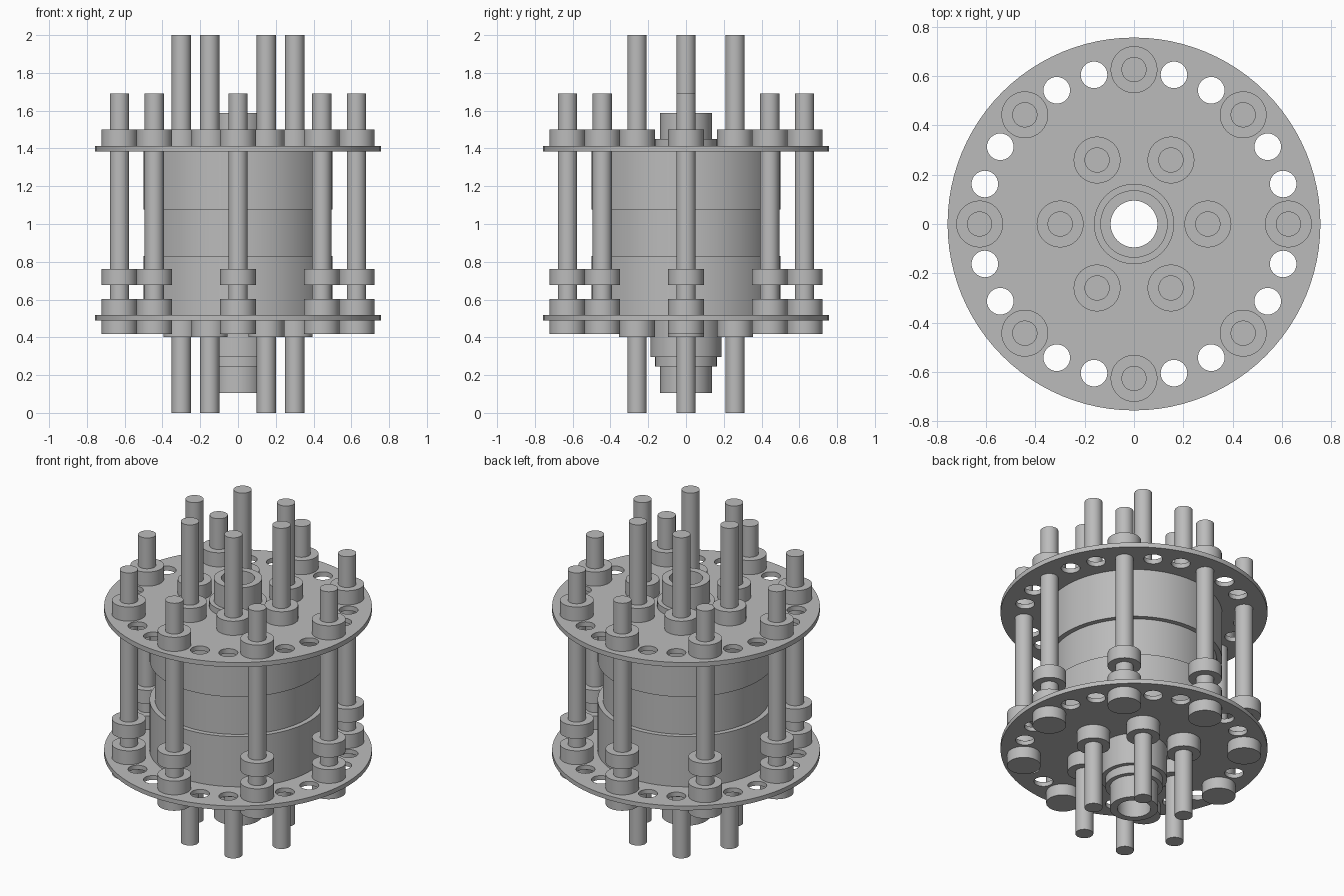
import bpy, bmesh
from math import radians, cos, sin, tau, pi
from mathutils import Vector

cube = bpy.data.objects.get("Cube")
if cube:
    bpy.data.objects.remove(cube, do_unlink=True)

# The single grey metal
metal = bpy.data.materials.new("grey metal")
metal.use_nodes = True
GREY = (0.5, 0.5, 0.5, 1)
metal.diffuse_color = GREY
metal.node_tree.nodes["Principled BSDF"].inputs["Base Color"].default_value = GREY


def add(name, mesh, location=(0, 0, 0)):
    """Link a mesh as a smooth-shaded object with sharp rims."""
    obj = bpy.data.objects.new(name, mesh)
    obj.location = location
    bpy.context.collection.objects.link(obj)
    if not mesh.materials:
        mesh.materials.append(metal)
    bpy.ops.object.select_all(action="DESELECT")
    obj.select_set(True)
    bpy.context.view_layer.objects.active = obj
    bpy.ops.object.shade_smooth_by_angle(angle=radians(30))
    return obj


def lathe(name, profile, closed=False, steps=48):
    """Spin a (radius, height) profile about z; closed profiles leave a bore."""
    bm = bmesh.new()
    verts = [bm.verts.new((r, 0, z)) for r, z in profile]
    pairs = list(zip(verts, verts[1:]))
    if closed:
        pairs.append((verts[-1], verts[0]))
    edges = [bm.edges.new(p) for p in pairs]
    bmesh.ops.spin(bm, geom=verts + edges, cent=(0, 0, 0), axis=(0, 0, 1),
                   angle=tau, steps=steps)
    bmesh.ops.remove_doubles(bm, verts=bm.verts, dist=1e-4)
    bmesh.ops.recalc_face_normals(bm, faces=bm.faces)
    mesh = bpy.data.meshes.new(name)
    bm.to_mesh(mesh)
    bm.free()
    return mesh


def collar(name, inner, outer, bottom, top, steps=48):
    return lathe(name, [(inner, bottom), (outer, bottom), (outer, top), (inner, top)],
                 True, steps)


def on_circle(radius, angle):
    return Vector((radius * cos(angle), radius * sin(angle), 0))


BORE, ROD, NUT = 0.095, 0.051, 0.095
PLATE, BOLT_CIRCLE, STUD_CIRCLE = 0.757, 0.627, 0.3
LOW, LOW_TOP, HIGH, HIGH_TOP = 0.49, 0.517, 1.383, 1.412


def plate(name, bottom, top):
    """Flat disc with a central bore and vent holes between the bolts."""
    curve = bpy.data.curves.new(name, "CURVE")
    curve.dimensions = "2D"
    curve.fill_mode = "BOTH"
    curve.extrude = (top - bottom) / 2

    def circle(centre, radius, count):
        spline = curve.splines.new("POLY")
        spline.points.add(count - 1)
        spline.use_cyclic_u = True
        for i, point in enumerate(spline.points):
            point.co = (*(centre + on_circle(radius, tau * i / count)), 1)

    circle(Vector((0, 0, 0)), PLATE, 96)
    circle(Vector((0, 0, 0)), BORE, 48)
    for step in range(24):
        if step % 3:
            circle(on_circle(BOLT_CIRCLE, step * pi / 12), 0.054, 32)
    temp = bpy.data.objects.new(name + " outline", curve)
    mesh = bpy.data.meshes.new_from_object(temp)
    bpy.data.objects.remove(temp)
    bm = bmesh.new()
    bm.from_mesh(mesh)
    bmesh.ops.remove_doubles(bm, verts=bm.verts, dist=1e-5)
    bmesh.ops.recalc_face_normals(bm, faces=bm.faces)
    bm.to_mesh(mesh)
    bm.free()
    add(name, mesh, (0, 0, (bottom + top) / 2))


plate("lower_plate", LOW, LOW_TOP)
plate("upper_plate", HIGH, HIGH_TOP)

# Drum with a recessed middle band
add("drum", lathe("drum", [(BORE, LOW_TOP), (0.5, LOW_TOP), (0.5, 0.83), (0.47, 0.83),
                           (0.47, 1.077), (0.5, 1.077), (0.5, HIGH), (BORE, HIGH)],
                  True, 96))

# Stepped hollow hubs above and below the plates
add("upper_hub", lathe("upper_hub", [(BORE, HIGH_TOP), (0.163, HIGH_TOP), (0.163, 1.45),
                                     (0.137, 1.45), (0.137, 1.588), (BORE, 1.588)], True))
add("lower_hub", lathe("lower_hub", [(BORE, 0.105), (0.137, 0.105), (0.137, 0.245),
                                     (0.163, 0.245), (0.163, 0.297), (0.188, 0.297),
                                     (0.188, LOW), (BORE, LOW)], True))

# Outer bolts with three nuts each
bolt = lathe("bolt", [(0, 0.418), (NUT, 0.418), (NUT, LOW), (ROD, LOW),
                      (ROD, 1.692), (0, 1.692)])
bolt_nuts = {
    "clamp_nut": collar("clamp_nut", ROD, NUT, LOW_TOP, 0.603),
    "lock_nut": collar("lock_nut", ROD, NUT, 0.678, 0.762),
    "top_nut": collar("top_nut", ROD, NUT, HIGH_TOP, 1.5),
}
for i in range(8):
    spot = on_circle(BOLT_CIRCLE, i * pi / 4)
    add(f"outer_bolt_{i + 1}", bolt, spot)
    for name, mesh in bolt_nuts.items():
        add(f"{name}_{i + 1}", mesh, spot)

# Inner studs running right through, with a nut on each plate
stud = lathe("stud", [(0, 0), (ROD, 0), (ROD, 2), (0, 2)])
stud_nuts = {
    "stud_lower_nut": collar("stud_lower_nut", ROD, NUT, 0.403, LOW),
    "stud_upper_nut": collar("stud_upper_nut", ROD, NUT, HIGH_TOP, 1.5),
}
for i in range(6):
    spot = on_circle(STUD_CIRCLE, i * pi / 3)
    add(f"inner_stud_{i + 1}", stud, spot)
    for name, mesh in stud_nuts.items():
        add(f"{name}_{i + 1}", mesh, spot)
